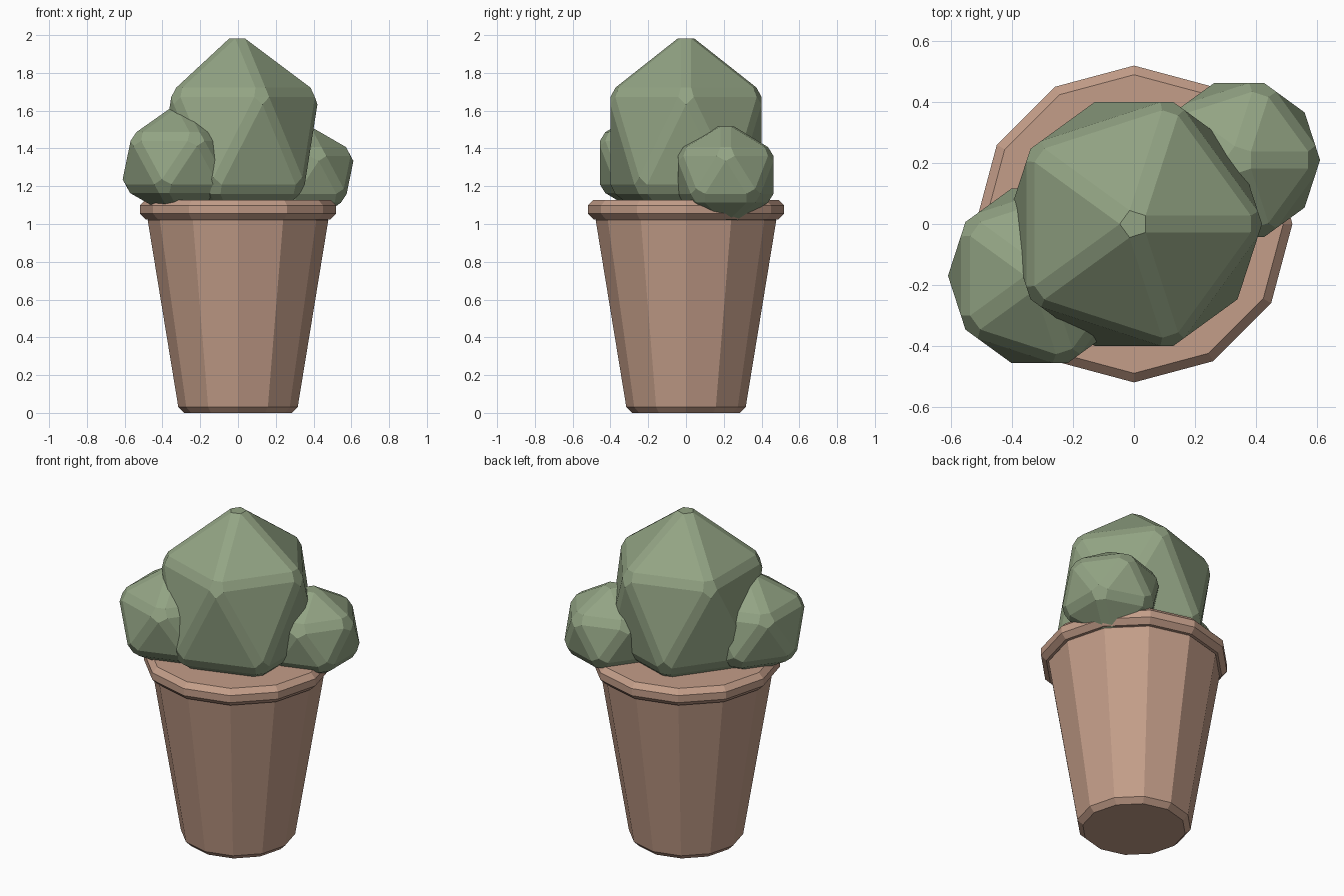
import bpy, bmesh, math

if "Cube" in bpy.data.objects:
    bpy.data.objects.remove(bpy.data.objects["Cube"])

def material(name, rgb):
    m = bpy.data.materials.new(name)
    m.diffuse_color = (*rgb, 1)
    m.use_nodes = True
    m.node_tree.nodes["Principled BSDF"].inputs["Base Color"].default_value = m.diffuse_color
    return m

clay = material("clay", (0.55, 0.34, 0.25))
leaf = material("leaf", (0.29, 0.37, 0.23))

def finish(bm, name, mat):
    bmesh.ops.recalc_face_normals(bm, faces=bm.faces[:])
    mesh = bpy.data.meshes.new(name)
    bm.to_mesh(mesh)
    bm.free()
    mesh.materials.append(mat)
    obj = bpy.data.objects.new(name, mesh)
    bpy.context.collection.objects.link(obj)
    return obj

def lathe(name, profile, mat, n=12):
    """Closed flat-sided solid from (radius, z) pairs."""
    bm = bmesh.new()
    rings = [[bm.verts.new((r * math.cos(2 * math.pi * i / n),
                            r * math.sin(2 * math.pi * i / n), z))
              for i in range(n)] for r, z in profile]
    for a, b in zip(rings, rings[1:]):
        for i in range(n):
            j = (i + 1) % n
            bm.faces.new((a[i], a[j], b[j], b[i]))
    bm.faces.new(rings[0][::-1])
    bm.faces.new(rings[-1])
    return finish(bm, name, mat)

def bush(name, centre, radius, height):
    """Stretched 20-sided ball with chamfered edges."""
    bm = bmesh.new()
    bmesh.ops.create_icosphere(bm, subdivisions=1, radius=1)
    bmesh.ops.scale(bm, vec=(radius, radius, height), verts=bm.verts)
    obj = finish(bm, name, leaf)
    obj.location = centre
    bev = obj.modifiers.new("chamfer", 'BEVEL')
    bev.width = 0.03
    bev.segments = 1
    bev.limit_method = 'NONE'
    return obj

# Tapered pot and its rim, filled to the top
lathe("pot_body", [(0.286, 0), (0.316, 0.03), (0.478, 1.02), (0.45, 1.045)], clay)
lathe("pot_rim", [(0.49, 1.025), (0.52, 1.055), (0.52, 1.098), (0.49, 1.128)], clay)

# Foliage clumps
bush("main_bush", (0, 0, 1.44), 0.482, 0.585)
bush("left_bush", (-0.31, -0.17, 1.325), 0.349, 0.322)
bush("right_bush", (0.345, 0.21, 1.26), 0.31, 0.29)
